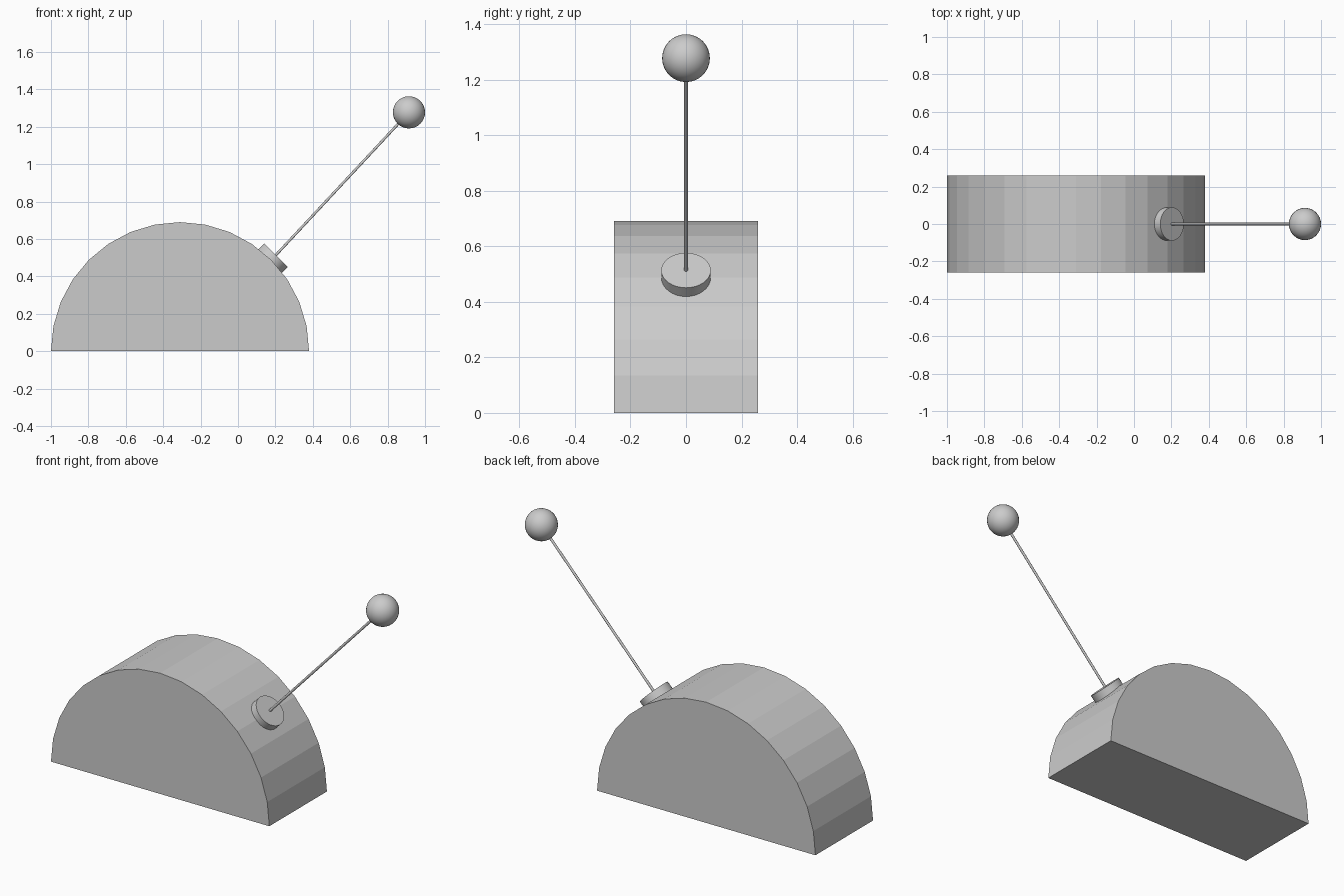
import bpy, bmesh, math
from mathutils import Vector

if "Cube" in bpy.data.objects:
    bpy.data.objects.remove(bpy.data.objects["Cube"])

CX, R, HALF = -0.31, 0.69, 0.26


def smooth(obj):
    bpy.ops.object.shade_smooth_by_angle(angle=math.radians(35))


def rod_between(name, a, b, radius, sides):
    a, b = Vector(a), Vector(b)
    d = b - a
    bpy.ops.mesh.primitive_cylinder_add(
        vertices=sides, radius=radius, depth=d.length, location=(a + b) / 2,
        rotation=d.to_track_quat('Z', 'Y').to_euler())
    obj = bpy.context.object
    obj.name = name
    smooth(obj)
    return obj


def radial(r):
    # point on the 45 degree ray from the centre of the half round
    return (CX + r * math.sqrt(0.5), 0, r * math.sqrt(0.5))


# half-round body, faceted arc extruded along y
bm = bmesh.new()
arc = [math.pi * i / 16 for i in range(17)]
face = bm.faces.new([bm.verts.new((CX + R * math.cos(t), -HALF, R * math.sin(t)))
                     for t in arc])
ext = bmesh.ops.extrude_face_region(bm, geom=[face], use_keep_orig=True)
bmesh.ops.translate(bm, vec=(0, 2 * HALF, 0),
                    verts=[g for g in ext['geom'] if isinstance(g, bmesh.types.BMVert)])
bmesh.ops.recalc_face_normals(bm, faces=bm.faces)
mesh = bpy.data.meshes.new("half_round_body")
bm.to_mesh(mesh)
bm.free()
bpy.context.collection.objects.link(bpy.data.objects.new("half_round_body", mesh))

# mounting disc on the curved surface
rod_between("mount_disc", radial(0.68), radial(0.726), 0.089, 32)

# thin stem and ball knob
knob = (0.914, 0, 1.277)
rod_between("stem", radial(0.70), knob, 0.007, 16)
bpy.ops.mesh.primitive_uv_sphere_add(segments=32, ring_count=16, radius=0.086, location=knob)
bpy.context.object.name = "ball_knob"
bpy.ops.object.shade_smooth()
